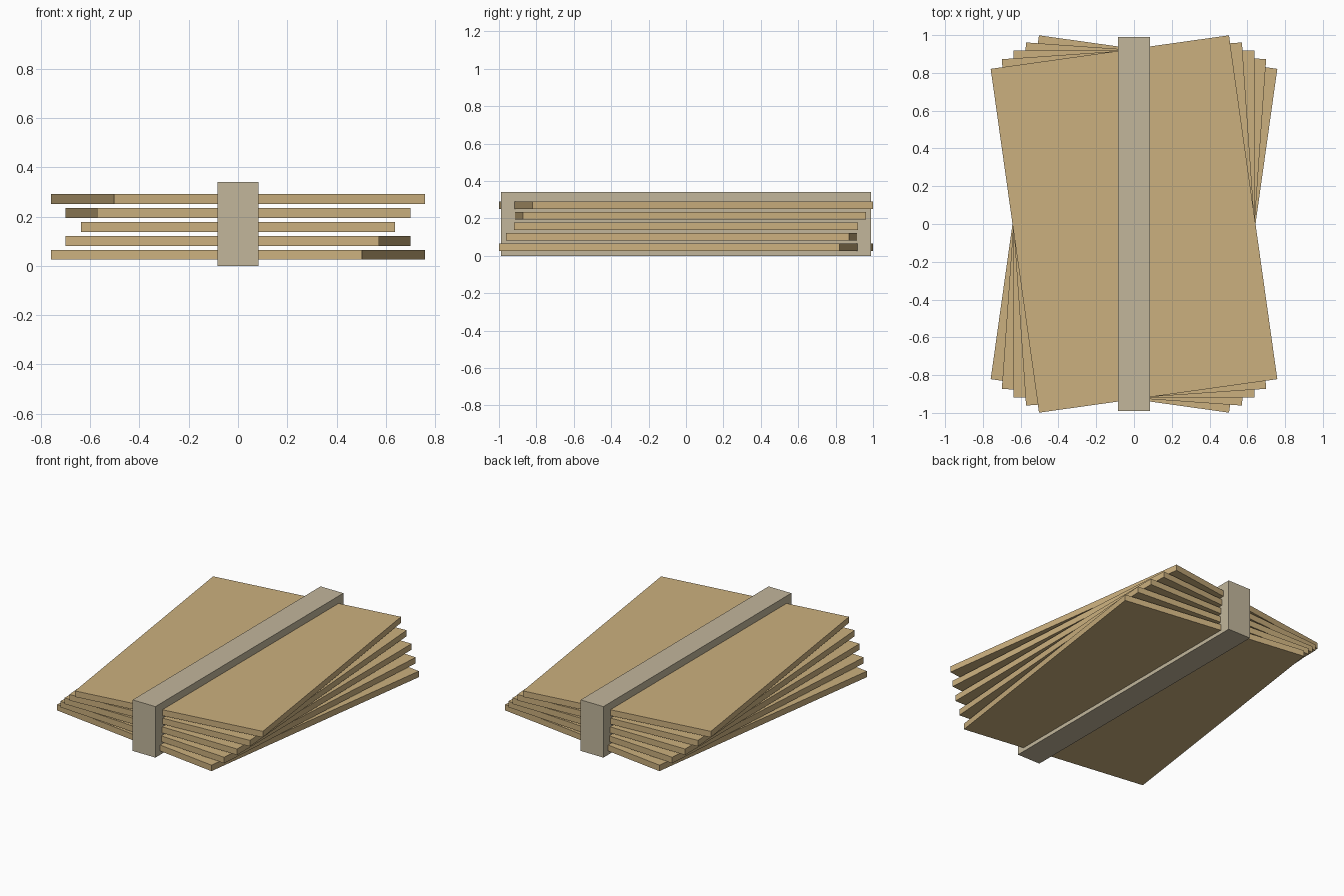
import bpy
import math

cube = bpy.data.objects.get("Cube")
if cube:
    bpy.data.objects.remove(cube, do_unlink=True)


def make_material(name, colour):
    mat = bpy.data.materials.new(name)
    mat.use_nodes = True
    mat.diffuse_color = colour
    mat.node_tree.nodes["Principled BSDF"].inputs["Base Color"].default_value = colour
    return mat


def add_box(name, size, centre_z, mat, turn=0.0):
    bpy.ops.mesh.primitive_cube_add(size=1, location=(0, 0, centre_z),
                                    rotation=(0, 0, math.radians(turn)))
    box = bpy.context.object
    box.name = name
    box.scale = size
    box.data.materials.append(mat)
    return box


tan = make_material("tan board", (0.60, 0.435, 0.21, 1))
grey = make_material("grey beige strap", (0.54, 0.468, 0.33, 1))

# Fanned stack of boards, each turned a little more than the one below
for i in range(5):
    add_box(f"board_{i + 1}", (1.274, 1.838, 0.04), 0.045 + 0.0565 * i, tan, 4 * (i - 2))

# Solid strap running lengthwise through the stack
add_box("strap", (0.168, 1.98, 0.34), 0.17, grey)
